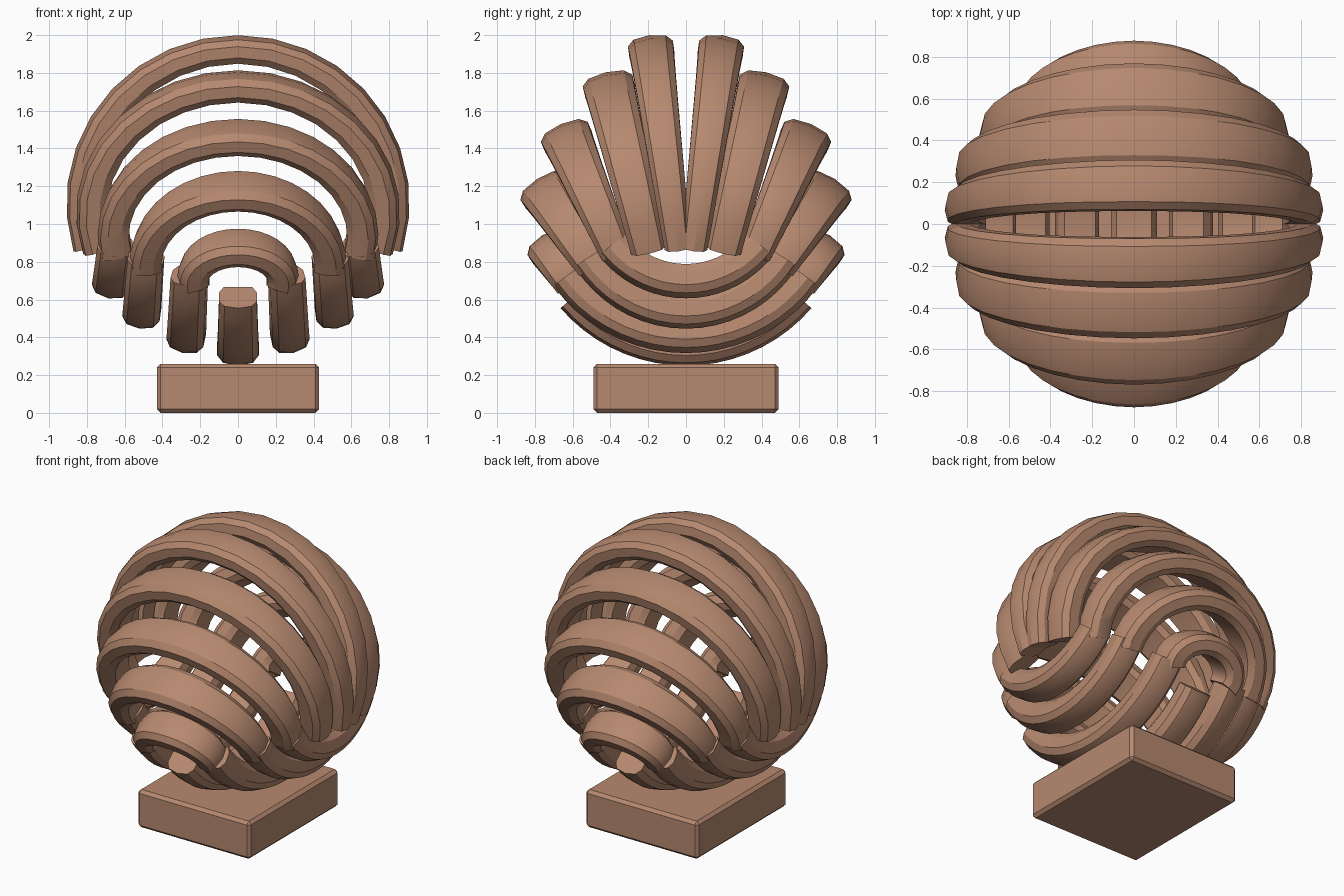
import bpy, bmesh, math
from mathutils import Vector

if "Cube" in bpy.data.objects:
    bpy.data.objects.remove(bpy.data.objects["Cube"])

C = Vector((0, 0, 1.13))          # centre of the woven ball
X, Y = Vector((1, 0, 0)), Vector((0, 1, 0))

mat = bpy.data.materials.new("terracotta_brown")
mat.diffuse_color = (0.47, 0.25, 0.16, 1)
mat.use_nodes = True
mat.node_tree.nodes["Principled BSDF"].inputs["Base Color"].default_value = mat.diffuse_color

# rope cross-section: (sideways, outward) in units of width and thickness
SECTION = [(-.38, -.5), (-.5, -.25), (-.5, .18), (-.36, .41), (0, .5),
           (.36, .41), (.5, .18), (.5, -.25), (.38, -.5)]


def finish(name, bm, angle):
    bmesh.ops.recalc_face_normals(bm, faces=bm.faces[:])
    me = bpy.data.meshes.new(name)
    bm.to_mesh(me)
    bm.free()
    me.materials.append(mat)
    ob = bpy.data.objects.new(name, me)
    bpy.context.collection.objects.link(ob)
    bpy.ops.object.select_all(action='DESELECT')
    ob.select_set(True)
    bpy.context.view_layer.objects.active = ob
    bpy.ops.object.shade_smooth_by_angle(angle=math.radians(angle))
    return ob


def rope(name, mid, end, reach, axis, widths, thicks, extend=0.0, ball=0.0, steps=18):
    """Flat elliptical arc through mid, ending at end +- reach along axis.
    ball blends the outward direction from the arc's plane to the ball's radius."""
    d = (mid - end).normalized()
    foot = mid + d * (C - mid).dot(d)
    h = (mid - foot).length
    phi = math.acos(max(-1, min(1, (end - foot).dot(d) / h)))
    r = reach / math.sin(phi)
    phi += extend
    bm = bmesh.new()
    rings = []
    for i in range(steps + 1):
        k = 2 * i / steps - 1
        s = k * phi
        p = foot + d * h * math.cos(s) + axis * r * math.sin(s)
        tangent = (axis * r * math.cos(s) - d * h * math.sin(s)).normalized()
        flat = (axis * math.sin(s) / r + d * math.cos(s) / h).normalized()
        out = flat.lerp((p - C).normalized(), ball)
        side = tangent.cross(out).normalized()
        out = side.cross(tangent).normalized()
        f = abs(k) ** 1.5
        w = widths[0] + (widths[1] - widths[0]) * f
        t = thicks[0] + (thicks[1] - thicks[0]) * f
        rings.append([bm.verts.new(p + side * u * w + out * v * t)
                      for u, v in SECTION])
    n = len(SECTION)
    for a, b in zip(rings, rings[1:]):
        for j in range(n):
            bm.faces.new((a[j], a[(j + 1) % n], b[(j + 1) % n], b[j]))
    bm.faces.new(rings[0])
    bm.faces.new(rings[-1])
    return finish(name, bm, 28)


# upper arches: crown (y, z), end (y, z), end x, widths, overlap
ARCHES = [((.185, 1.93), (.045, .88), .79, (.24, .14), 0),
          ((.41, 1.735), (.20, .87), .74, (.27, .19), 0),
          ((.635, 1.465), (.375, .86), .65, (.27, .17), .03),
          ((.75, 1.18), (.50, .79), .49, (.27, .18), .04),
          ((.725, .88), (.61, .70), .235, (.24, .19), .06)]
for i, ((ty, tz), (ey, ez), ex, wid, ext) in enumerate(ARCHES, 1):
    for sgn, where in ((-1, "front"), (1, "back")):
        rope(f"{where}_arch_{i}", Vector((0, sgn * ty, tz)), Vector((0, sgn * ey, ez)),
             ex, X, wid, (.14, .17), extend=ext)

# lower cradles: lowest point (x, z), end (x, z), end y, blend to ball
CRADLES = [((.275, .40), (.26, .69), .61, .5),
           ((.51, .53), (.49, .79), .50, .1),
           ((.67, .69), (.65, .86), .375, .1)]
for i, ((bx, bz), (ex, ez), ey, ball) in enumerate(CRADLES, 1):
    for sgn, where in ((-1, "left"), (1, "right")):
        rope(f"{where}_cradle_{i}", Vector((sgn * bx, 0, bz)), Vector((sgn * ex, 0, ez)),
             ey, Y, (.20, .19), (.17, .17), extend=.05, ball=ball)
rope("centre_cradle", Vector((0, 0, .335)), Vector((0, 0, .61)), .6, Y,
     (.22, .20), (.17, .17))

# plinth
bm = bmesh.new()
bmesh.ops.create_cube(bm, size=1)
for v in bm.verts:
    v.co = Vector((v.co.x * .86, v.co.y * .98, .13 + v.co.z * .26))
bmesh.ops.bevel(bm, geom=bm.edges[:], offset=.02, segments=1, affect='EDGES')
finish("plinth", bm, 28)
